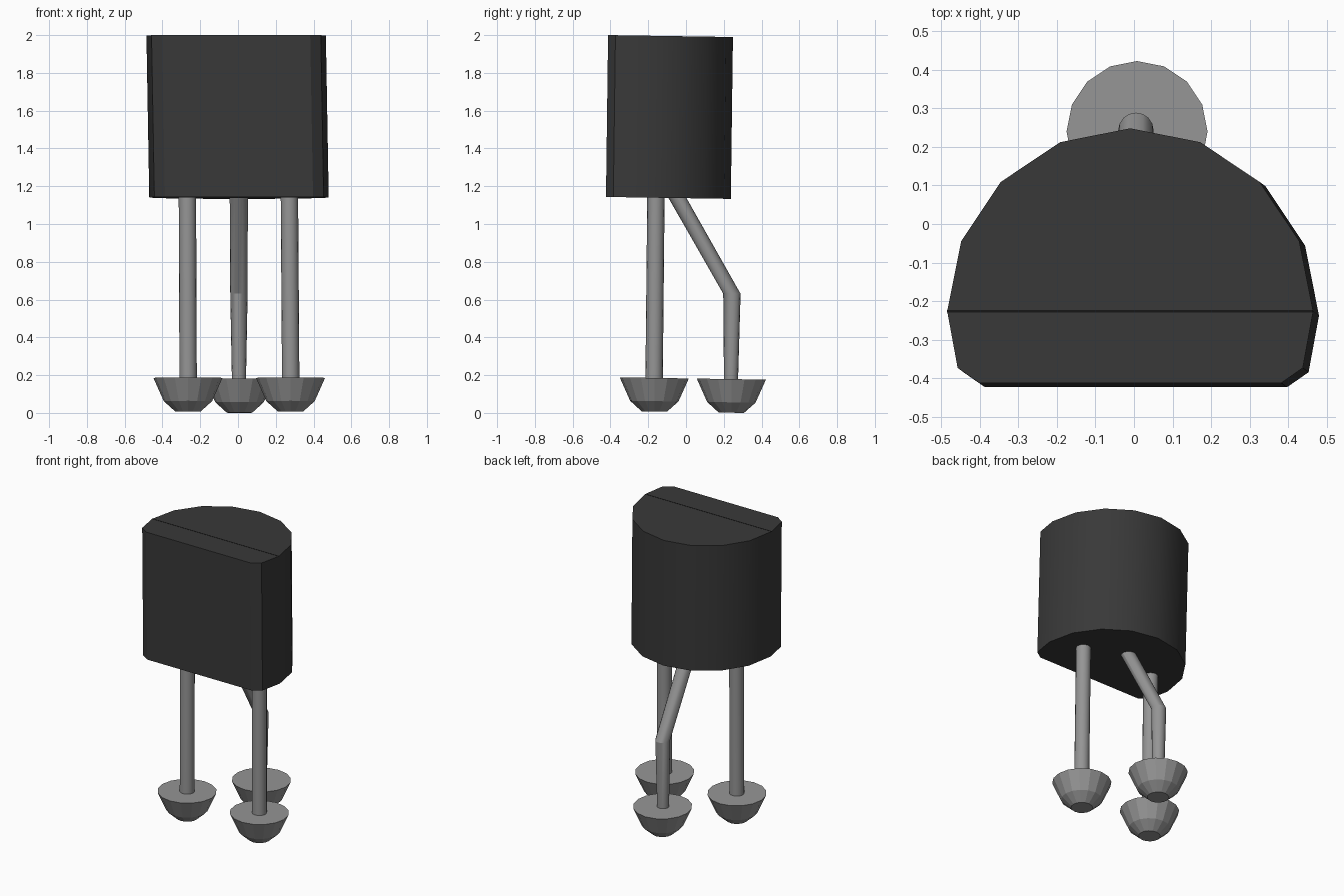
import bpy, bmesh, math

cube = bpy.data.objects.get("Cube")
if cube:
    bpy.data.objects.remove(cube, do_unlink=True)


def material(name, value):
    m = bpy.data.materials.new(name)
    colour = (value, value, value, 1)
    m.use_nodes = True
    m.diffuse_color = colour
    bsdf = next(n for n in m.node_tree.nodes if n.type == "BSDF_PRINCIPLED")
    bsdf.inputs["Base Color"].default_value = colour
    return m


BLACK = material("black plastic", 0.04)
SEAM = material("seam black", 0.008)
METAL = material("grey metal", 0.3)
LEAN = 0.0155   # everything leans back a little


def loft(name, rings, mat, smooth=True):
    """Skin a stack of matching rings and cap both ends."""
    bm = bmesh.new()
    loops = [[bm.verts.new((x, y, z - LEAN * y + 0.0047)) for x, y, z in r]
             for r in rings]
    n = len(loops[0])
    for a, b in zip(loops, loops[1:]):
        for i in range(n):
            j = (i + 1) % n
            bm.faces.new((a[i], a[j], b[j], b[i]))
    bm.faces.new(loops[0])
    bm.faces.new(loops[-1])
    bmesh.ops.recalc_face_normals(bm, faces=bm.faces)
    me = bpy.data.meshes.new(name)
    bm.to_mesh(me)
    bm.free()
    me.materials.append(mat)
    ob = bpy.data.objects.new(name, me)
    bpy.context.collection.objects.link(ob)
    if smooth:
        bpy.ops.object.select_all(action="DESELECT")
        ob.select_set(True)
        bpy.context.view_layer.objects.active = ob
        bpy.ops.object.shade_smooth_by_angle(angle=math.radians(25))
    return ob


def circle(x, y, z, r, n=16):
    return [(x + r * math.cos(2 * math.pi * i / n),
             y + r * math.sin(2 * math.pi * i / n), z) for i in range(n)]


# Body: half-round back, flat front with chamfered corners
R, MID = 0.475, -0.232
outline = [(R * math.cos(i * math.pi / 8), MID + R * math.sin(i * math.pi / 8))
           for i in range(9)]
outline += [(-0.448, -0.379), (-0.392, -0.418), (0.392, -0.418), (0.448, -0.379)]


def body_ring(points, z):
    dx, dy = 0.025 - 0.0175 * z, 0.013 * (z - 1.57)
    return [(x + dx, y + dy, z) for x, y in points]


BOTTOM, TOP = 1.132, 1.989
loft("body", [body_ring(outline, BOTTOM), body_ring(outline, TOP)], BLACK)

# Fine seam across the top
strip = [(-R, MID - 0.003), (R, MID - 0.003), (R, MID + 0.003), (-R, MID + 0.003)]
loft("top_seam", [body_ring(strip, TOP - 0.002), body_ring(strip, TOP + 0.001)],
     SEAM, False)

# Two straight front legs
for side, x_low, x_high in (("right", -0.264, -0.268), ("left", 0.279, 0.272)):
    loft(f"front_{side}_leg", [circle(x_low, -0.169, 0.16, 0.046),
                               circle(x_high, -0.159, 1.16, 0.046)], METAL)

# Bent rear leg, slimmer towards the foot
loft("rear_leg", [circle(0.005, 0.238, 0.16, 0.037),
                  circle(0.005, 0.243, 0.63, 0.046),
                  circle(0.004, -0.061, 1.16, 0.048)], METAL)

# Faceted bowl feet
for name, x, y in (("front_right_foot", -0.265, -0.168),
                   ("front_left_foot", 0.278, -0.168),
                   ("rear_foot", 0.008, 0.24)):
    loft(name, [circle(x, y, z, r) for z, r in
                ((0.0, 0.067), (0.055, 0.128), (0.178, 0.183))], METAL, False)
